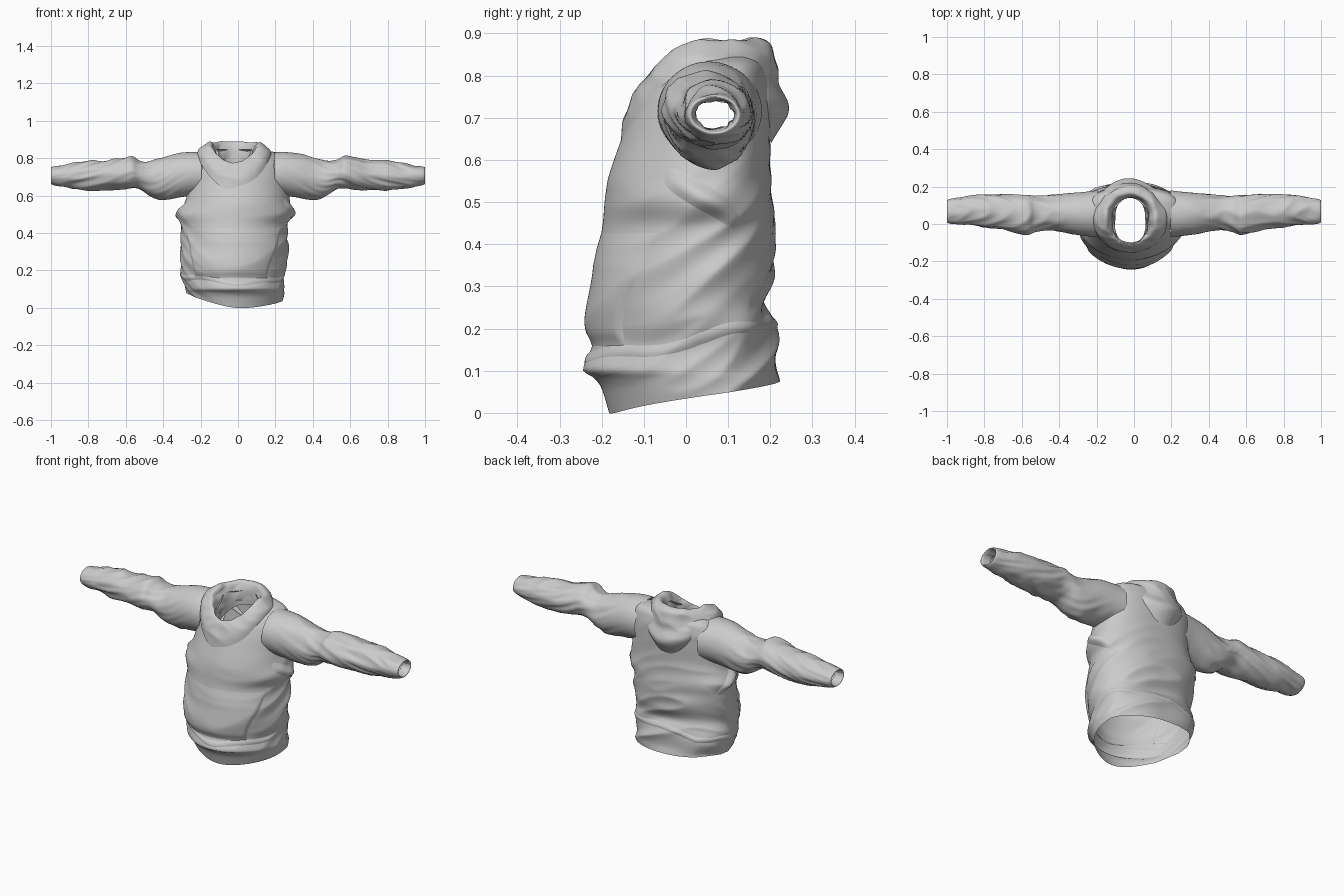
import bpy, bmesh
from math import sin, cos, pi, tau, exp
from mathutils import Vector, noise

if "Cube" in bpy.data.objects:
    bpy.data.objects.remove(bpy.data.objects["Cube"])


def spline(rows, t):
    """Smooth interpolation of rows keyed by their first column."""
    n = len(rows)
    i = 0
    while i < n - 2 and t > rows[i + 1][0]:
        i += 1
    a, b = rows[i], rows[i + 1]
    p, q = rows[max(i - 1, 0)], rows[min(i + 2, n - 1)]
    h = b[0] - a[0]
    u = min(max((t - a[0]) / h, 0), 1)
    out = []
    for k in range(1, len(a)):
        m0 = (b[k] - p[k]) / (b[0] - p[0]) * h
        m1 = (q[k] - a[k]) / (q[0] - a[0]) * h
        out.append((2*u**3 - 3*u*u + 1) * a[k] + (u**3 - 2*u*u + u) * m0
                   + (3*u*u - 2*u**3) * b[k] + (u**3 - u*u) * m1)
    return out


def spow(v, p):
    return abs(v) ** p * (1 if v >= 0 else -1)


def sheet(name, func, nu, nv, closed=True, cut=None):
    """Grid surface from func(u, v); closed wraps around u; cut removes faces."""
    bm = bmesh.new()
    cols = nu if closed else nu + 1
    g = [[bm.verts.new(func(i / nu, j / nv)) for i in range(cols)] for j in range(nv + 1)]
    for j in range(nv):
        for i in range(nu):
            k = (i + 1) % cols
            f = bm.faces.new((g[j][i], g[j][k], g[j + 1][k], g[j + 1][i]))
            f.smooth = True
    if cut:
        bad = [f for f in bm.faces if cut(f.calc_center_median())]
        bmesh.ops.delete(bm, geom=bad, context='FACES')
    bmesh.ops.recalc_face_normals(bm, faces=bm.faces[:])
    me = bpy.data.meshes.new(name)
    bm.to_mesh(me)
    bm.free()
    ob = bpy.data.objects.new(name, me)
    bpy.context.collection.objects.link(ob)
    return ob


def fold(x, y, z):
    """Ridged noise, giving cloth creases between soft bulges."""
    return 0.6 - 1.6 * abs(noise.noise(Vector((x, y, z))))


# Torso cross-sections: z, left x, right x, front y, back y
TORSO = [
    (0.00, -.255, .230, -.180, .212), (0.06, -.265, .237, -.200, .215),
    (0.085, -.270, .240, -.218, .217), (0.10, -.272, .240, -.242, .217),
    (0.16, -.295, .238, -.220, .215),
    (0.21, -.300, .250, -.228, .205), (0.26, -.303, .258, -.226, .188),
    (0.33, -.300, .266, -.213, .202), (0.44, -.303, .262, -.198, .205),
    (0.50, -.318, .290, -.192, .203), (0.56, -.285, .278, -.183, .200),
    (0.65, -.265, .265, -.153, .198), (0.73, -.260, .260, -.123, .198),
    (0.79, -.245, .245, -.090, .193), (0.83, -.200, .200, -.050, .180),
    (0.85, -.130, .110, -.015, .150)]


def torso_point(a, z, off=0.0):
    xl, xr, yf, yb = spline(TORSO, z)
    cx, cy = (xl + xr) / 2, (yf + yb) / 2 + .035
    p = .84 if sin(a) > 0 else 1.06      # boxier back, rounder front
    c, s = spow(cos(a), p), spow(sin(a), p)
    x, y = cx + (xr - xl) / 2 * c, cy + (yb - cy if s > 0 else cy - yf) * s
    # heavier folds low down and around the sides and back
    low = 1 / (1 + exp((z - .47) * 22))
    amp = (.003 + .015 * low) * (.3 + .7 * min(1, max(0, s * .8 + .75)))
    d = amp * fold(x * 3, y * 3 + 5, z * 11 - y * 7 + x * 3) + off
    return Vector((x + d * cos(a), y + d * sin(a), z))


def body(u, v):
    a = u * tau
    hem = (.052 + .032 * sin(a) - .02 * cos(a) + .009 * cos(2 * a)
           - .011 * max(0, -sin(a)) ** 6)
    z = .85 * v
    if z < .3:
        z = hem + z * (.3 - hem) / .3
    return torso_point(a, z)


def openings(c):
    arm = abs(c.x) > .15 and ((c.y - .05) / .1) ** 2 + ((c.z - .715) / .1) ** 2 < 1
    neck = c.z > .65 and ((c.x + .02) / .12) ** 2 + ((c.y - .03) / .145) ** 2 < 1
    return arm or neck


sheet("torso", body, 160, 110, cut=openings)


# Waistband seam ridge running round the body
def seam(u, v):
    a = u * tau
    z = .175 + .035 * sin(a) + .008 * sin(2 * a) + .008 * sin(5 * a) + (v - .5) * .035
    return torso_point(a, z, .006 * sin(pi * v) - .002)


sheet("waistband_seam", seam, 120, 8)


# Front pocket with slanted hand openings, edges tucked to the body
def pocket(u, v):
    z = .15 + .30 * v
    half = .85 + .45 * max(0, v - .15) ** 1.3
    a = -pi / 2 - .05 + (2 * u - 1) * half
    edge = min(1, min(u, 1 - u) * 18, v * 8, (1 - v) * 3)
    return torso_point(a, z, -.003 + .013 * edge)


sheet("front_pocket", pocket, 60, 30, closed=False)

# Sleeve sections: t, x, front y, back y, bottom z, top z (last rows turn inward)
SLEEVE = [
    (.19, .195, -.068, .180, .600, .832), (.25, .25, -.065, .173, .598, .833),
    (.32, .32, -.055, .165, .590, .825), (.41, .41, -.035, .155, .580, .800),
    (.47, .47, -.030, .150, .600, .783), (.53, .53, -.040, .148, .640, .788),
    (.57, .57, -.055, .150, .643, .808), (.63, .63, -.045, .154, .634, .800),
    (.70, .70, -.025, .157, .632, .787), (.80, .80, -.015, .154, .630, .785),
    (.88, .88, .000, .148, .640, .772), (.94, .94, .000, .138, .648, .760),
    (.98, .985, .003, .132, .656, .755), (1.0, 1.0, .010, .125, .664, .750),
    (1.02, .985, .018, .117, .670, .744), (1.05, .95, .025, .112, .675, .740)]


def sleeve(side):
    def f(u, v):
        x, yf, yb, zb, zt = spline(SLEEVE, .19 + .86 * v)
        a = u * tau
        grow = min(1, max(0, (x - .25) * 6)) * min(1, (1.0 - x) * 12 + .1)
        d = .009 * grow * fold(x * 9 + 2 * sin(a), cos(a) * 1.1 + side * 3, sin(a) * 1.1)
        return Vector((side * x, (yf + yb) / 2 + ((yb - yf) / 2 + d) * cos(a),
                       (zb + zt) / 2 + ((zt - zb) / 2 + d) * sin(a)))
    return f


for side, label in ((-1, "left"), (1, "right")):
    sheet("sleeve_" + label, sleeve(side), 56, 110)


# Underarm folds standing out from the side of the body
def underarm(side):
    def f(u, v):
        t = 2 * u - 1
        a = (0 if side > 0 else pi) + t * .5
        z = .51 - .06 * t * side + (v - .5) * .09
        return torso_point(a, z, .018 * sin(pi * v) ** 2 * (1 - t * t) - .003)
    return f


for side, label in ((-1, "left"), (1, "right")):
    sheet("underarm_fold_" + label, underarm(side), 24, 10, closed=False)

# Lowered hood: (radius, z) from inside the neck, over the rim, down the outside
HOOD_SIDE = [(.080, .74), (.09, .81), (.115, .870), (.14, .885), (.18, .856), (.195, .838), (.20, .815)]
HOOD_BACK = [(.11, .77), (.11, .83), (.13, .887), (.175, .868), (.188, .79), (.212, .72), (.172, .64)]
HOOD_FRONT = [(.135, .66), (.130, .71), (.128, .76), (.135, .775), (.158, .742), (.178, .69), (.186, .625)]


def hood(u, v):
    a = u * tau
    s = sin(a)
    end = HOOD_BACK if s > 0 else HOOD_FRONT
    w = s * s
    zw = abs(s) ** (1.4 if s > 0 else 1.7)
    rows = [(i, p[0] * (1 - w) + q[0] * w, p[1] * (1 - zw) + q[1] * zw)
            for i, (p, q) in enumerate(zip(HOOD_SIDE, end))]
    r, z = spline(rows, v * 6)
    free = sin(pi * v)
    r += .010 * free * fold(cos(a) * 1.6, s * 1.6 + 7, z * 16)
    z += .006 * free * noise.noise(Vector((cos(a) * 3, s * 3, v * 2)))
    return Vector((-.02 + r * cos(a), .03 + r * s, z))


sheet("hood", hood, 120, 60)


# Overlapping neck folds inside the hood opening
def neck_fold(u, v):
    a = pi * (-.25 + 1.5 * u)
    s = sin(a)
    r = .092 + .02 * s * s + .02 * sin(pi * v) + .006 * sin(5 * a)
    z = .79 + .055 * v + .06 * min(s, 0)
    return Vector((-.02 + r * cos(a), .03 + r * s, z))


sheet("neck_fold", neck_fold, 60, 10, closed=False)
